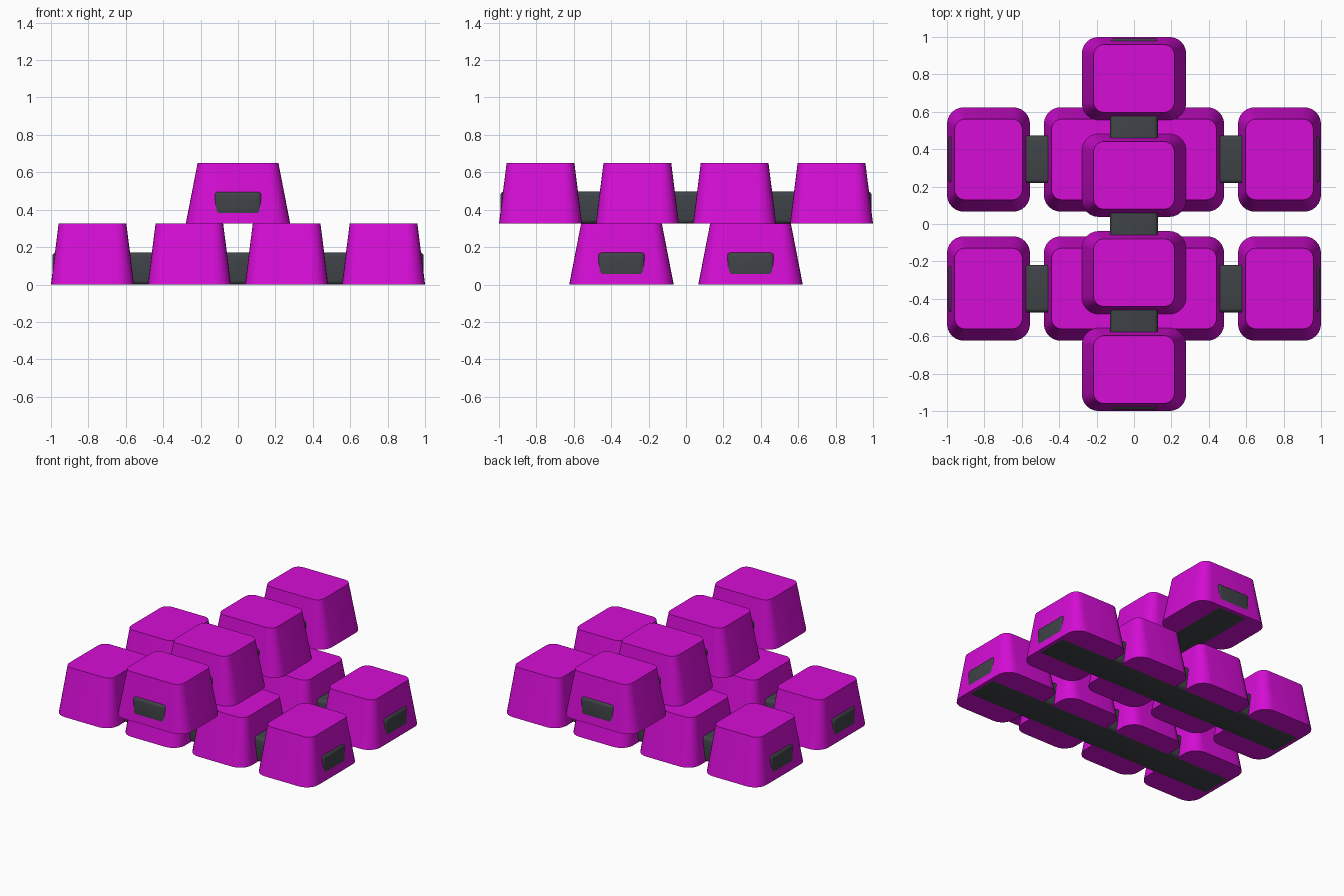
import bpy
import bmesh
from math import cos, sin, pi, radians
from mathutils import Matrix

cube = bpy.data.objects.get("Cube")
if cube:
    bpy.data.objects.remove(cube, do_unlink=True)


def make_material(name, rgb):
    mat = bpy.data.materials.new(name)
    mat.use_nodes = True
    mat.diffuse_color = (*rgb, 1)
    mat.node_tree.nodes["Principled BSDF"].inputs["Base Color"].default_value = (*rgb, 1)
    return mat


magenta = make_material("magenta", (0.67, 0.004, 0.67))
charcoal = make_material("charcoal", (0.05, 0.056, 0.063))

HEIGHT = 0.325
GAP = 0.001  # lifts pads off the link so their undersides do not coincide


def finish(bm, name, mat, matrix):
    bm.normal_update()
    mesh = bpy.data.meshes.new(name)
    bm.to_mesh(mesh)
    bm.free()
    mesh.materials.append(mat)
    obj = bpy.data.objects.new(name, mesh)
    obj.matrix_world = matrix
    bpy.context.collection.objects.link(obj)
    bpy.ops.object.select_all(action="DESELECT")
    obj.select_set(True)
    bpy.context.view_layer.objects.active = obj
    bpy.ops.object.shade_smooth_by_angle(angle=radians(35))
    return obj


def rounded_ring(bm, half_x, half_y, radius, z, steps=6):
    """Counter-clockwise rounded rectangle of vertices."""
    ring = []
    for corner, (sx, sy) in enumerate([(1, 1), (-1, 1), (-1, -1), (1, -1)]):
        for i in range(steps + 1):
            a = (corner + i / steps) * pi / 2
            ring.append(bm.verts.new((sx * (half_x - radius) + radius * cos(a),
                                      sy * (half_y - radius) + radius * sin(a), z)))
    return ring


def add_pad(name, x, row):
    """Tapered pad with rounded upright corners."""
    bm = bmesh.new()
    low = rounded_ring(bm, 0.222, 0.279, 0.09, GAP)
    top = rounded_ring(bm, 0.181, 0.216, 0.055, HEIGHT)
    bm.faces.new(reversed(low))
    bm.faces.new(top)
    for i in range(len(low)):
        j = (i + 1) % len(low)
        bm.faces.new((low[i], low[j], top[j], top[i]))
    finish(bm, name, magenta, row @ Matrix.Translation((x, 0, 0)))


def add_link(name, row):
    """Long soft-edged bar running through a row of pads."""
    bm = bmesh.new()
    size = Matrix.Diagonal((1.986, 0.254, 0.172, 1))
    bmesh.ops.create_cube(bm, size=1, matrix=Matrix.Translation((0, 0, 0.086)) @ size)
    bmesh.ops.bevel(bm, geom=bm.edges[:], offset=0.022, segments=4,
                    profile=0.5, affect="EDGES")
    finish(bm, name, charcoal, row)


# Two lower rows side to side, one upper row front to back
rows = {
    "front_row": Matrix.Translation((0, -0.345, 0)),
    "back_row": Matrix.Translation((0, 0.345, 0)),
    "upper_row": Matrix.Translation((0, 0, HEIGHT)) @ Matrix.Rotation(pi / 2, 4, "Z"),
}
for row_name, row in rows.items():
    add_link(row_name + "_link", row)
    for n, x in enumerate((-0.778, -0.26, 0.26, 0.778), 1):
        add_pad(f"{row_name}_pad_{n}", x, row)
